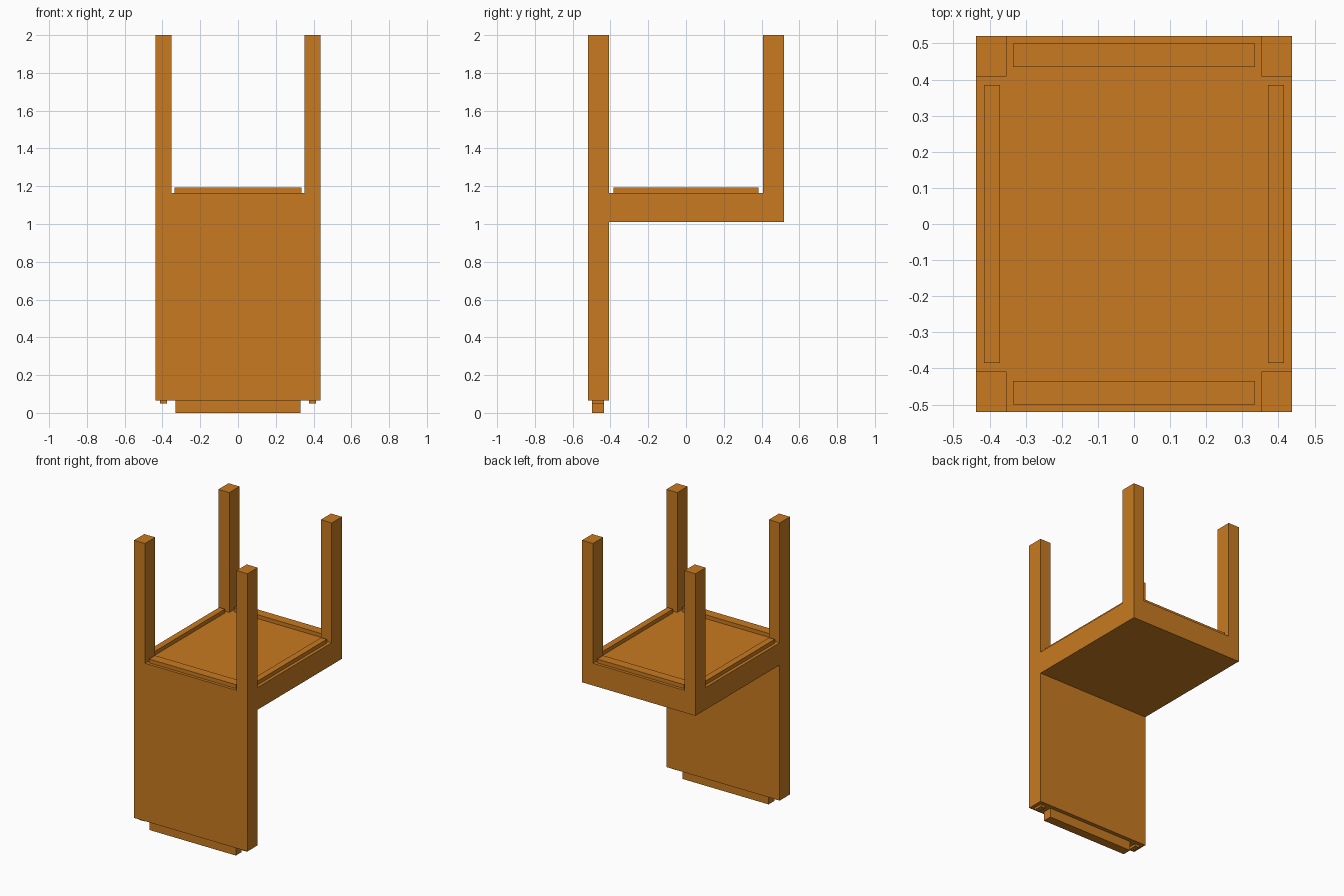
import bpy
import bmesh
from mathutils import Vector

cube = bpy.data.objects.get("Cube")
if cube:
    bpy.data.objects.remove(cube, do_unlink=True)

wood = bpy.data.materials.new("warm_orange_wood")
wood.use_nodes = True
wood.diffuse_color = (0.578, 0.195, 0.0144, 1)
bsdf = next(n for n in wood.node_tree.nodes if n.type == 'BSDF_PRINCIPLED')
bsdf.inputs["Base Color"].default_value = wood.diffuse_color
bsdf.inputs["Roughness"].default_value = 0.8


def box(name, x, y, z):
    """Flat-faced box from three (low, high) ranges."""
    low, high = Vector((x[0], y[0], z[0])), Vector((x[1], y[1], z[1]))
    bm = bmesh.new()
    bmesh.ops.create_cube(bm, size=1)
    for v in bm.verts:
        v.co = (low + high) / 2 + v.co * (high - low)
    mesh = bpy.data.meshes.new(name)
    bm.to_mesh(mesh)
    bm.free()
    mesh.materials.append(wood)
    obj = bpy.data.objects.new(name, mesh)
    bpy.context.collection.objects.link(obj)


def span(a, b, sign):
    return tuple(sorted((a * sign, b * sign)))


W, D = 0.437, 0.52                       # half width and half depth
PANEL_LOW, SEAT_LOW, SEAT_TOP, TOP = 0.065, 1.01, 1.165, 2.0
RAIL_TOP = 1.192
LEG_X, LEG_Y = 0.353, 0.408              # inner faces of the legs
RAIL_X, RAIL_Y = 0.335, 0.385            # half lengths of the rails

# Upside-down chair: seat slab and hanging backrest
box("seat", (-W, W), (-LEG_Y, D), (SEAT_LOW, SEAT_TOP))
box("backrest", (-W, W), (-D, -LEG_Y), (PANEL_LOW, SEAT_TOP))

# Legs stand upward from the seat corners
for sx, side in ((1, "left"), (-1, "right")):
    for sy, end in ((-1, "front"), (1, "back")):
        box(f"{end}_{side}_leg", span(LEG_X, W, sx), span(LEG_Y, D, sy),
            (SEAT_TOP, TOP))

# Low rails between the legs
for sy, end in ((-1, "front"), (1, "back")):
    box(f"{end}_rail", (-RAIL_X, RAIL_X), span(0.435, 0.5, sy),
        (SEAT_TOP, RAIL_TOP))
for sx, side in ((1, "left"), (-1, "right")):
    box(f"{side}_rail", span(0.371, 0.415, sx), (-RAIL_Y, RAIL_Y),
        (SEAT_TOP, RAIL_TOP))
    # Small pegs beside the backrest tongue
    box(f"{side}_peg", span(0.375, 0.412, sx), (-0.497, -0.435),
        (0.049, PANEL_LOW))

# Tongue along the lower edge of the backrest
box("backrest_tongue", (-RAIL_X + 0.003, RAIL_X - 0.003), (-0.498, -0.435),
    (0, PANEL_LOW))
